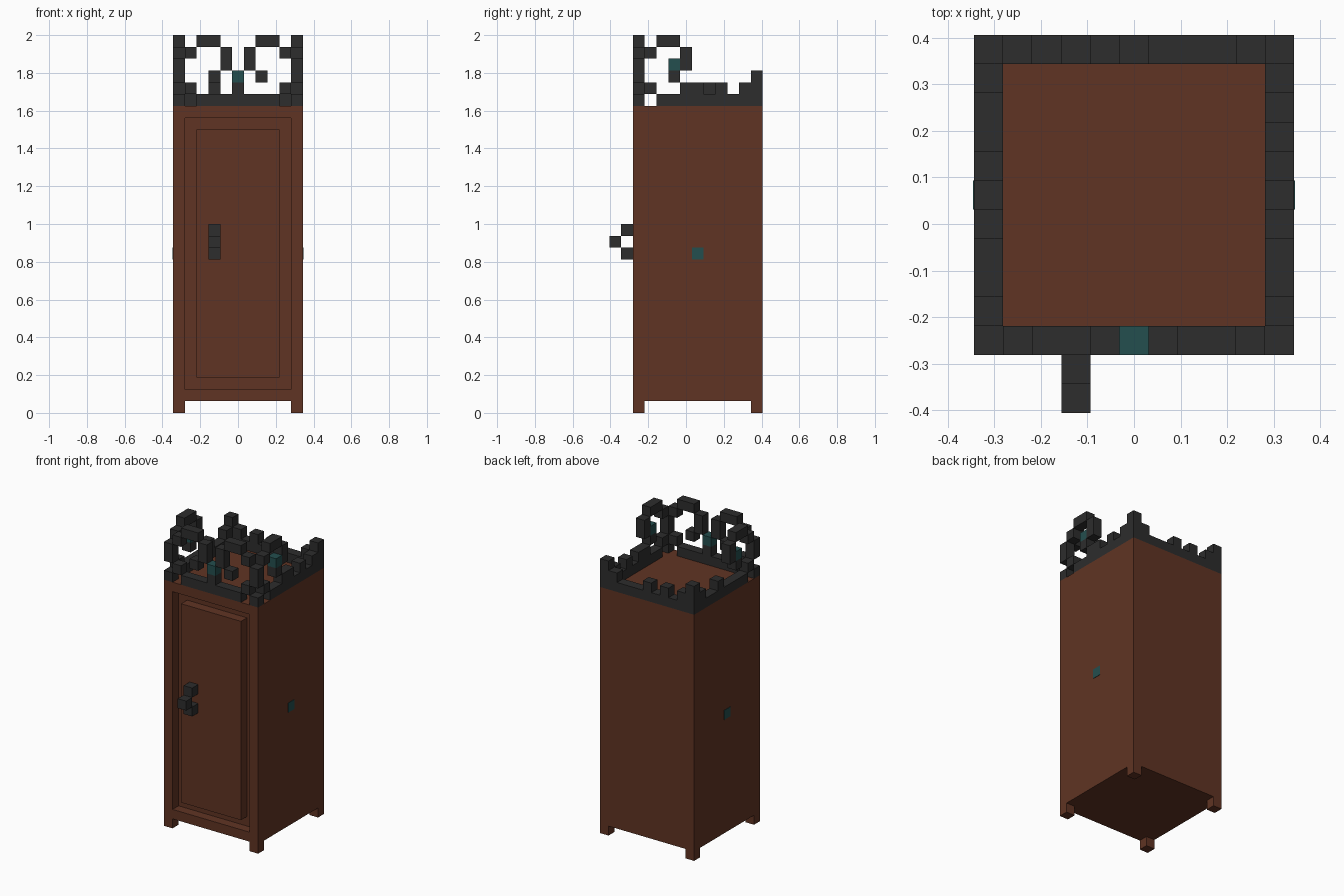
import bpy
import bmesh

U = 0.0625                      # one block
OX, OY = -5.5 * U, -6.5 * U     # grid origin

if "Cube" in bpy.data.objects:
    bpy.data.objects.remove(bpy.data.objects["Cube"], do_unlink=True)


def material(name, rgb):
    m = bpy.data.materials.new(name)
    m.use_nodes = True
    m.diffuse_color = (*rgb, 1)
    m.node_tree.nodes["Principled BSDF"].inputs["Base Color"].default_value = (*rgb, 1)
    return m


WOOD = material("brown wood", (0.117, 0.034, 0.0168))
IRON = material("dark iron", (0.026, 0.026, 0.026))
TEAL = material("teal gem", (0.0176, 0.0762, 0.0762))


def build(name, mat, boxes):
    """One object from boxes (x0, y0, z0, x1, y1, z1) in block units."""
    bm = bmesh.new()
    for x0, y0, z0, x1, y1, z1 in boxes:
        verts = bmesh.ops.create_cube(bm, size=1)["verts"]
        for v in verts:
            v.co = (OX + U * (x1 if v.co.x > 0 else x0),
                    OY + U * (y1 if v.co.y > 0 else y0),
                    U * (z1 if v.co.z > 0 else z0))
    mesh = bpy.data.meshes.new(name)
    bm.to_mesh(mesh)
    bm.free()
    mesh.materials.append(mat)
    obj = bpy.data.objects.new(name, mesh)
    bpy.context.collection.objects.link(obj)
    return obj


def block(x, y, z, w=1, d=1, h=1):
    return (x, y, z, x + w, y + d, z + h)


# Cabinet body, with a frame left proud around the door recess
build("cabinet_body", WOOD, [(0, 3, 1, 11, 13, 26)])
build("door_frame", WOOD, [
    (0, 2, 1, 1, 3, 26), (10, 2, 1, 11, 3, 26),
    (1, 2, 1, 10, 3, 2), (1, 2, 25, 10, 3, 26)])
build("door_panel", WOOD, [(2, 2, 3, 9, 3, 24)])
build("legs", WOOD, [block(x, y, 0) for x in (0, 10) for y in (2, 12)])

# Stepped door handle
build("door_handle", IRON, [block(3, 1, 13), block(3, 0, 14), block(3, 1, 15)])

# Low rim, open beside the two front corners
build("rim", IRON, [
    block(0, 2, 26), block(10, 2, 26), (2, 2, 26, 9, 3, 27),
    (0, 4, 26, 1, 12, 27), (10, 4, 26, 11, 12, 27), (0, 12, 26, 11, 13, 27)])

# Battlements on the back and sides
build("back_battlements", IRON,
      [block(x, 12, 27, h=2) for x in (0, 10)] + [block(x, 12, 27) for x in (1, 3, 5, 9)])
build("left_battlements", IRON, [block(10, 6, 27, d=2), block(10, 9, 27), block(10, 11, 27)])
build("right_battlements", IRON, [block(0, 8, 27), block(0, 11, 27)])

# Open ring scroll as (distance from corner, height, width, rise)
SCROLL = [(1, 27, 1, 1), (0, 28, 1, 2), (1, 30, 1, 1),
          (2, 31, 2, 1), (4, 29, 1, 2), (3, 28, 1, 1)]
for side, x in (("right", 0), ("left", 10)):
    build("front_scroll_" + side, IRON,
          [block(a if x == 0 else 11 - a - w, 2, z, w=w, h=h) for a, z, w, h in SCROLL])
    # Side scroll shares the corner post with the front scroll
    build("side_scroll_" + side, IRON,
          [block(x, 2 + a, z, d=w, h=h) for a, z, w, h in SCROLL if a > 0])
    build("scroll_gem_" + side, TEAL, [block(x, 5, 29)])

# Centre gem on its post
build("gem_post", IRON, [block(5, 2, 27)])
build("front_gem", TEAL, [block(5, 2, 28)])

# Thin gem plates on both side walls
E = 0.04
build("side_gem_plates", TEAL, [(-E, 7, 13, 0, 8, 14), (11, 7, 13, 11 + E, 8, 14)])
